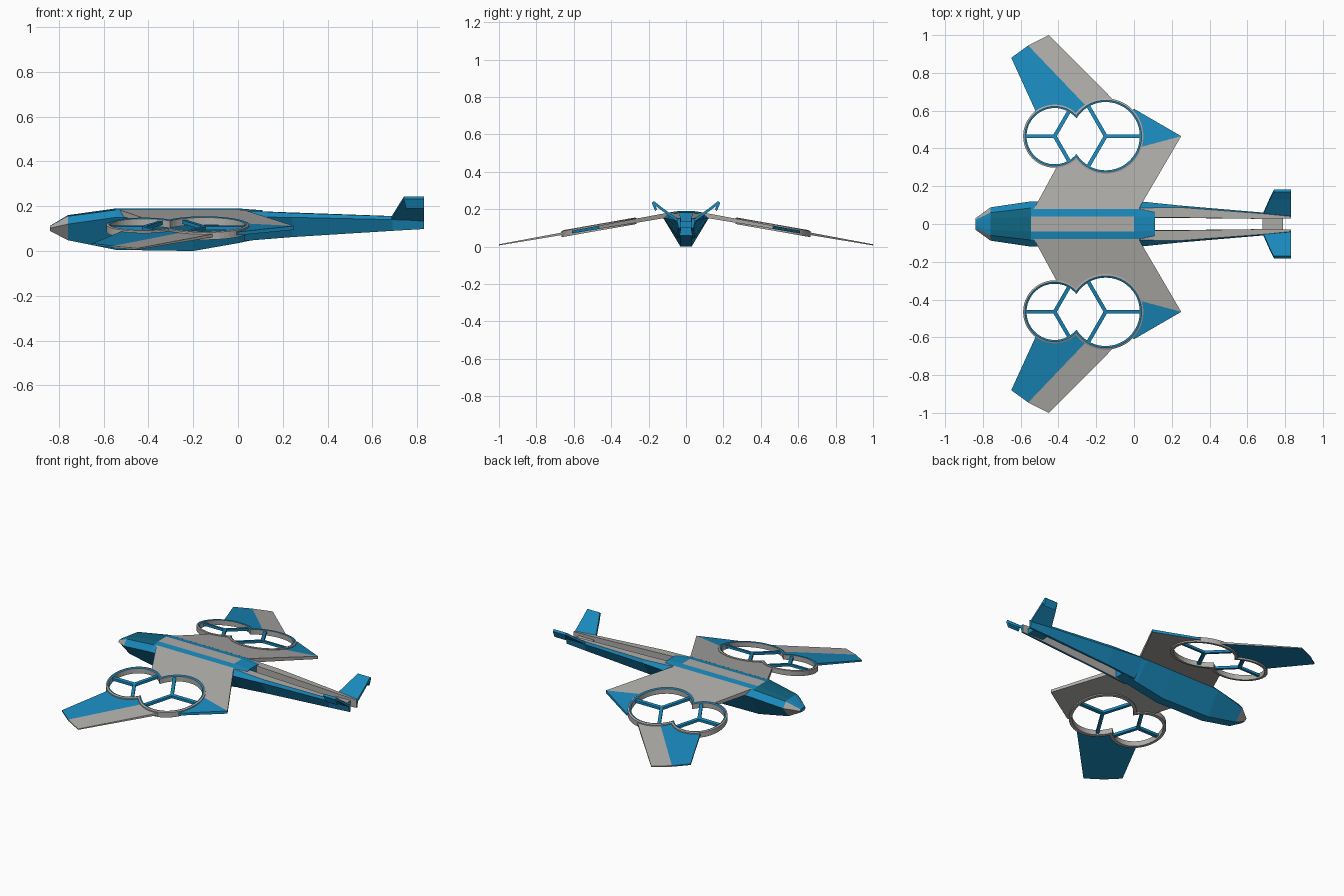
import bpy, bmesh, math

if "Cube" in bpy.data.objects:
    bpy.data.objects.remove(bpy.data.objects["Cube"])


def mat(name, col):
    m = bpy.data.materials.new(name)
    m.diffuse_color = (*col, 1)
    m.use_nodes = True
    m.node_tree.nodes["Principled BSDF"].inputs["Base Color"].default_value = m.diffuse_color
    return m


BLUE = mat("blue", (0.01, 0.25, 0.5))
DARK = mat("dark_blue", (0.005, 0.13, 0.22))
GREY = mat("grey", (0.42, 0.41, 0.39))
MATS = [GREY, BLUE, DARK]


def finish(name, bm, mirror):
    bmesh.ops.recalc_face_normals(bm, faces=bm.faces)
    me = bpy.data.meshes.new(name)
    bm.to_mesh(me)
    bm.free()
    for m in MATS:
        me.materials.append(m)
    ob = bpy.data.objects.new(name, me)
    bpy.context.collection.objects.link(ob)
    if mirror:
        md = ob.modifiers.new("mirror", "MIRROR")
        md.use_axis = (False, True, False)
    return ob


def loft(name, rings, colour, mirror=False, closed=False):
    """Skin a list of equal-length point rings; colour(seg, side) gives the slot."""
    bm = bmesh.new()
    vs = [[bm.verts.new(p) for p in r] for r in rings]
    n, k = len(rings), len(rings[0])
    for i in range(n if closed else n - 1):
        a, b = vs[i], vs[(i + 1) % n]
        for j in range(k):
            f = bm.faces.new((a[j], a[(j + 1) % k], b[(j + 1) % k], b[j]))
            f.material_index = colour(i, j)
    if not closed:
        for r in (vs[0], vs[-1]):
            bm.faces.new(r).material_index = 1
    return finish(name, bm, mirror)


def wing_z(y):
    return 0.185 - 0.176 * y


def panel(name, pts, top, bottom, h=None):
    """Plate lying in the drooping wing plane, thinner toward the tip."""
    def half(y):
        return h if h else 0.003 + 0.011 * (1 - y)
    loops = [[(x, y, wing_z(y) + s * half(y)) for x, y in pts] for s in (1, -1)]
    ob = loft(name, loops, lambda i, j: top, True)
    ob.data.polygons[-2].material_index = top
    ob.data.polygons[-1].material_index = bottom


# Fuselage: x, (half width, height) of strip edge, roof edge, shoulder, belly
secs = [
    (-0.84, 0.012, 0.112, 0.022, 0.11, 0.03, 0.102, 0.015, 0.09),
    (-0.76, 0.03, 0.16, 0.06, 0.155, 0.088, 0.12, 0.03, 0.048),
    (-0.545, 0.04, 0.19, 0.085, 0.183, 0.12, 0.15, 0.03, 0.005),
    (-0.2, 0.04, 0.19, 0.085, 0.183, 0.12, 0.15, 0.03, 0.0),
    (0.0, 0.04, 0.19, 0.085, 0.183, 0.12, 0.15, 0.03, 0.035),
    (0.11, 0.035, 0.182, 0.06, 0.178, 0.09, 0.15, 0.03, 0.058),
]
rings = []
for s in secs:
    half = [(s[i], s[i + 1]) for i in (1, 3, 5, 7)]
    prof = half + [(-y, z) for y, z in reversed(half)]
    rings.append([(s[0], y, z) for y, z in prof])


def body_colour(i, j):
    if j == 7:
        return 0 if i in (2, 3) else (2 if i == 1 else 1)
    if i == 0:
        return 0 if j in (1, 2, 4, 5) else 1
    if i == 1 and j in (0, 6):
        return 2
    return 1


loft("fuselage", rings, body_colour)

# Twin tail booms with an open slot between them
booms = [
    (0.03, [(0.034, 0.18), (0.085, 0.18), (0.12, 0.152), (0.045, 0.045), (0.032, 0.045)]),
    (0.24, [(0.034, 0.172), (0.088, 0.17), (0.098, 0.15), (0.045, 0.062), (0.032, 0.062)]),
    (0.69, [(0.027, 0.156), (0.054, 0.155), (0.06, 0.14), (0.043, 0.09), (0.027, 0.09)]),
    (0.83, [(0.03, 0.15), (0.04, 0.15), (0.048, 0.135), (0.04, 0.098), (0.03, 0.098)]),
]
loft("tail_boom", [[(x, y, z) for y, z in p] for x, p in booms],
     lambda i, j: 0 if j in (0, 4) else 1, True)

# Cross bar joining the booms
loft("tail_crossbar", [[(x, y, z) for y, z in
     ((-0.032, 0.1), (0.032, 0.1), (0.032, 0.135), (-0.032, 0.135))] for x in (0.68, 0.79)],
     lambda i, j: 0 if j == 2 else 1)

# V tail fins with folded tip flaps: front x, rear x, y, z
T = 0.005
fin = [(0.68, 0.83, 0.045, 0.14), (0.72, 0.83, 0.135, 0.205), (0.74, 0.83, 0.175, 0.237)]
flap = [(0.74, 0.83, 0.178, 0.238), (0.75, 0.83, 0.16, 0.195)]
for name, rows in (("tail_fin", fin), ("tail_flap", flap)):
    loft(name, [[(a, y - T, z + T), (b, y - T, z + T), (b, y + T, z - T), (a, y + T, z - T)]
                for a, b, y, z in rows], lambda i, j: 1, True)

# Rotor duct geometry: two overlapping circles per wing
BIG, SMALL = (-0.15, 0.465), (-0.42, 0.465)


def cusp(R, r):
    d = BIG[0] - SMALL[0]
    a = (R * R - r * r + d * d) / (2 * d)
    h = math.sqrt(R * R - a * a)
    return 180 - math.degrees(math.atan2(h, a)), math.degrees(math.atan2(h, d - a))


def arc(c, r, a0, a1, n=12):
    out = []
    for i in range(n + 1):
        t = math.radians(a0 + (a1 - a0) * i / n)
        out.append((c[0] + r * math.cos(t), c[1] + r * math.sin(t)))
    return out


def figure_eight(R, r):
    cb, cs = cusp(R, r)
    return arc(BIG, R, -cb, cb, 40) + arc(SMALL, r, cs, 360 - cs, 36)


# Rotor duct walls
outer, inner = figure_eight(0.2, 0.167), figure_eight(0.181, 0.149)
H = 0.018
duct = []
for (a, b), (c, d) in zip(outer, inner):
    m, n = (a + c) / 2, (b + d) / 2
    duct.append([(a, b, wing_z(b) - H), (a, b, wing_z(b) + H * 0.8), (m, n, wing_z(n) + H),
                 (c, d, wing_z(d) + H * 0.8), (c, d, wing_z(d) - H)])
loft("rotor_duct", duct, lambda i, j: 1 if j == 2 else 0, True, True)

# Rotor spokes
for c, r, angles in ((BIG, 0.188, (0, 120, 240)), (SMALL, 0.155, (60, 180, 300))):
    for a in angles:
        u, v = math.cos(math.radians(a)), math.sin(math.radians(a))
        pts = [(c[0] + l * u - w * v, c[1] + l * v + w * u)
               for l, w in ((0, -0.01), (r, -0.01), (r, 0.01), (0, 0.01))]
        panel("rotor_spoke", pts, 1, 1, 0.008)

# Wing panels trimmed around the ducts
R, r = 0.19, 0.158
cb, cs = cusp(R, r)
panel("inner_wing", [(-0.53, 0.08), (-0.11, 0.08)] + arc(BIG, R, -28, -cb)
      + arc(SMALL, r, -cs, -85), 0, 0)
panel("inner_wing_rear", [(-0.11, 0.08), (0.025, 0.08), (0.25, 0.465)]
      + arc(BIG, R, -18, -28, 3), 0, 0)
panel("rear_point", [(0.25, 0.465), (0.0, 0.61)] + arc(BIG, R, 44, -18), 1, 0)
panel("outer_wing_rear", [(-0.45, 1.0), (-0.56, 0.945)] + arc(BIG, R, 123, 75), 0, 1)
panel("outer_wing_front", [(-0.56, 0.945), (-0.65, 0.88)] + arc(SMALL, r, 128, cs)
      + arc(BIG, R, cb, 123, 4), 1, 1)
